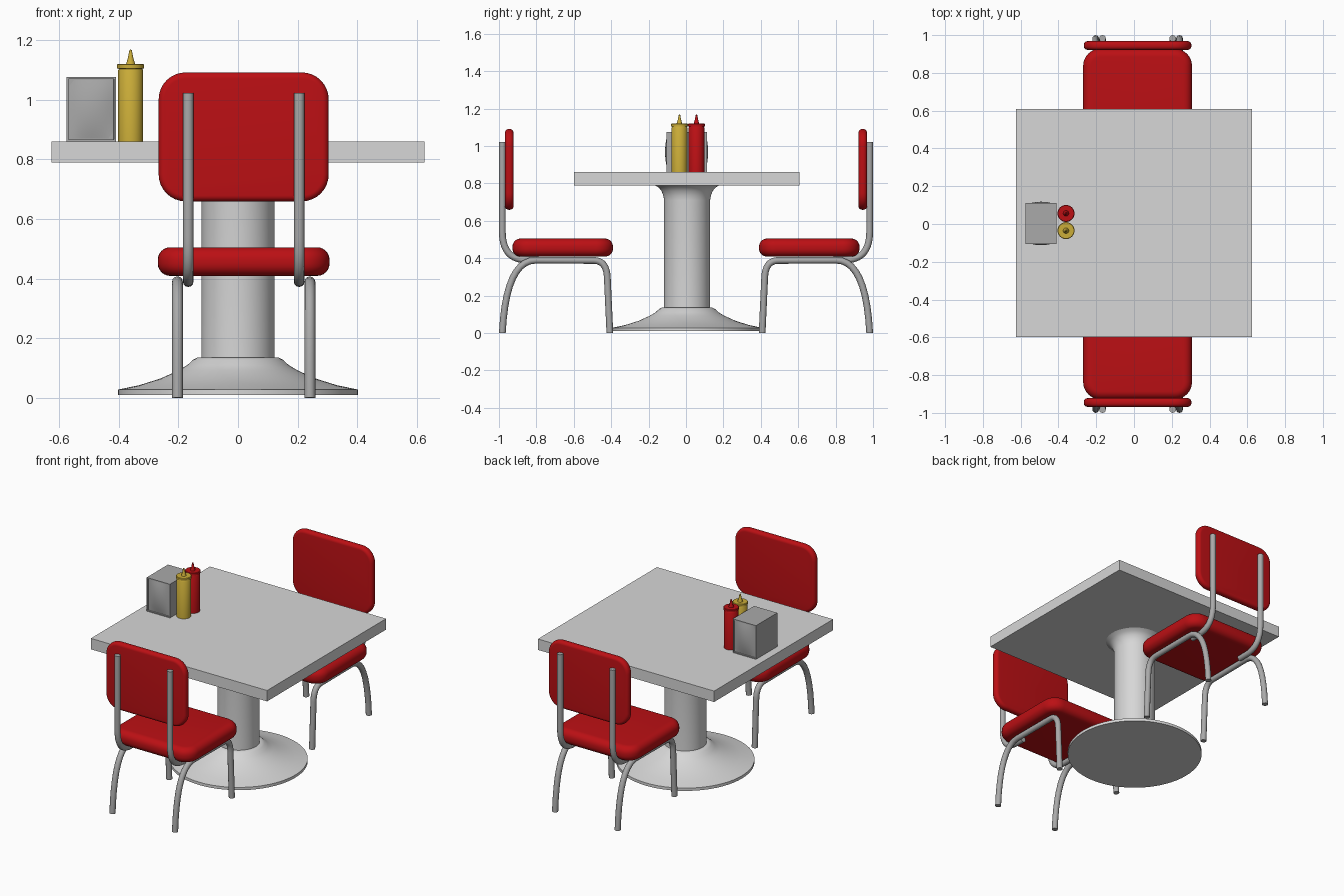
import bpy, bmesh, math
from mathutils import Vector, Matrix

cube = bpy.data.objects.get("Cube")
if cube:
    bpy.data.objects.remove(cube, do_unlink=True)


def material(name, r, g, b):
    m = bpy.data.materials.new(name)
    m.use_nodes = True
    m.diffuse_color = (r, g, b, 1)
    m.node_tree.nodes["Principled BSDF"].inputs["Base Color"].default_value = (r, g, b, 1)
    return m


LAMINATE = material("pale grey laminate", 0.68, 0.68, 0.68)
METAL = material("brushed metal", 0.40, 0.40, 0.40)
RED = material("red", 0.50, 0.005, 0.007)
YELLOW = material("mustard yellow", 0.60, 0.42, 0.04)


def select_only(obj):
    bpy.ops.object.select_all(action="DESELECT")
    obj.select_set(True)
    bpy.context.view_layer.objects.active = obj


def finish(bm, name, mat, loc=(0, 0, 0), smooth=True):
    mesh = bpy.data.meshes.new(name)
    bm.to_mesh(mesh)
    bm.free()
    mesh.materials.append(mat)
    obj = bpy.data.objects.new(name, mesh)
    obj.location = loc
    bpy.context.collection.objects.link(obj)
    if smooth:
        select_only(obj)
        bpy.ops.object.shade_smooth_by_angle(angle=math.radians(35))
    return obj


def box_mesh(size):
    bm = bmesh.new()
    bmesh.ops.create_cube(bm, size=1, matrix=Matrix.Diagonal((*size, 1)))
    return bm


def cushion(name, size, axis, corner, edge, loc):
    """Rounded slab: corners rounded around the thickness axis, then soft rims."""
    bm = box_mesh(size)

    def along(e):
        d = e.verts[1].co - e.verts[0].co
        return abs(d[axis]) > 0.9 * d.length

    bmesh.ops.bevel(bm, geom=[e for e in bm.edges if along(e)], offset=corner,
                    segments=8, profile=0.5, affect="EDGES")
    bm.normal_update()
    rims = [e for e in bm.edges if sum(abs(f.normal[axis]) > 0.9 for f in e.link_faces) == 1]
    bmesh.ops.bevel(bm, geom=rims, offset=edge, segments=6, profile=0.5, affect="EDGES")
    return finish(bm, name, RED, loc)


def lathe(name, profile, mat, loc, steps=48):
    """Spin an (r, z) profile around z."""
    bm = bmesh.new()
    verts = [bm.verts.new((r, 0, z)) for r, z in profile]
    edges = [bm.edges.new(pair) for pair in zip(verts, verts[1:])]
    bmesh.ops.spin(bm, geom=verts + edges, cent=(0, 0, 0), axis=(0, 0, 1),
                   angle=math.tau, steps=steps)
    bmesh.ops.remove_doubles(bm, verts=bm.verts, dist=0.0001)
    bmesh.ops.recalc_face_normals(bm, faces=bm.faces)
    return finish(bm, name, mat, loc)


def tube(name, x, side, points, radius=0.018):
    """Metal tube through (y, z, cut, cut) corners, each rounded by a curve."""
    pts = [Vector((x, side * p[0], p[1])) for p in points]
    path = [pts[0]]
    for i in range(1, len(pts) - 1):
        before, after = points[i][2:]
        a = pts[i] + (pts[i - 1] - pts[i]).normalized() * before
        b = pts[i] + (pts[i + 1] - pts[i]).normalized() * after
        for k in range(11):
            t = k / 10
            path.append(a * (1 - t) ** 2 + pts[i] * 2 * t * (1 - t) + b * t ** 2)
    path.append(pts[-1])
    curve = bpy.data.curves.new(name, "CURVE")
    curve.dimensions = "3D"
    curve.bevel_depth = radius
    curve.bevel_resolution = 4
    curve.use_fill_caps = True
    spline = curve.splines.new("POLY")
    spline.points.add(len(path) - 1)
    for sp, p in zip(spline.points, path):
        sp.co = (*p, 1)
    curve.materials.append(METAL)
    obj = bpy.data.objects.new(name, curve)
    bpy.context.collection.objects.link(obj)
    select_only(obj)
    bpy.ops.object.convert(target="MESH")
    bpy.ops.object.shade_smooth_by_angle(angle=math.radians(35))


# Table: square top on a flared pedestal
finish(box_mesh((1.25, 1.206, 0.07)), "table_top", LAMINATE, (0, 0.005, 0.825), smooth=False)
lathe("table_pedestal", [
    (0, 0.01), (0.402, 0.01), (0.402, 0.028), (0.33, 0.043), (0.26, 0.065),
    (0.20, 0.092), (0.17, 0.11), (0.15, 0.128), (0.135, 0.136), (0.123, 0.136),
    (0.123, 0.71), (0.127, 0.735), (0.137, 0.76), (0.152, 0.778), (0.172, 0.79), (0, 0.79),
], LAMINATE, (0, 0.006, 0), steps=64)

# Two chairs facing each other across the table
CHAIR_X = 0.019
for label, side in (("front", -1), ("rear", 1)):
    cushion(label + "_chair_seat", (0.576, 0.537, 0.096), 2, 0.09, 0.042,
            (CHAIR_X, side * 0.659, 0.457))
    cushion(label + "_chair_back", (0.57, 0.046, 0.432), 1, 0.09, 0.02,
            (CHAIR_X, side * 0.945, 0.875))
    for hand, flip in (("right", -1), ("left", 1)):
        # One bent tube makes the rear leg, seat rail and inner leg
        tube(f"{label}_chair_{hand}_legs", CHAIR_X + flip * 0.222, side, [
            (0.982, 0), (0.962, 0.39, 0.389, 0.16),
            (0.425, 0.388, 0.07, 0.09), (0.407, 0)])
        # Back post curving in under the seat
        tube(f"{label}_chair_{hand}_post", CHAIR_X + flip * 0.186, side, [
            (0.982, 1.022), (0.982, 0.392, 0.15, 0.13), (0.79, 0.39)])

# Napkin dispenser: framed box with a domed panel on two sides
NX, NY, NZ = -0.492, 0.003, 0.968
bm = box_mesh((0.165, 0.216, 0.216))
bm.normal_update()
ends = [f for f in bm.faces if abs(f.normal.y) > 0.9]
bmesh.ops.inset_individual(bm, faces=ends, thickness=0.009, depth=0)
bmesh.ops.inset_individual(bm, faces=ends, thickness=0.001, depth=-0.006)
finish(bm, "napkin_dispenser", METAL, (NX, NY, NZ), smooth=False)
for label, side in (("front", -1), ("rear", 1)):
    bm = bmesh.new()
    bmesh.ops.create_grid(bm, x_segments=10, y_segments=10, size=1)
    for v in bm.verts:
        u, w = v.co.x, v.co.y
        bulge = 0.013 * (1 - u ** 2) * (1 - w ** 2)
        v.co = (u * 0.0725, side * (0.102 + bulge), w * 0.098)
    if side > 0:
        bmesh.ops.reverse_faces(bm, faces=bm.faces)
    finish(bm, f"napkin_{label}_panel", METAL, (NX, NY, NZ))

# Squeeze bottles with a capped rim and pointed nozzle
bottle = [(0, 0), (0.042, 0), (0.042, 0.238), (0.039, 0.243), (0.045, 0.245),
          (0.045, 0.257), (0.042, 0.26), (0.015, 0.26), (0.009, 0.28),
          (0.004, 0.306), (0, 0.308)]
lathe("mustard_bottle", bottle, YELLOW, (-0.36, -0.035, 0.86), steps=32)
lathe("ketchup_bottle", bottle, RED, (-0.36, 0.056, 0.86), steps=32)
